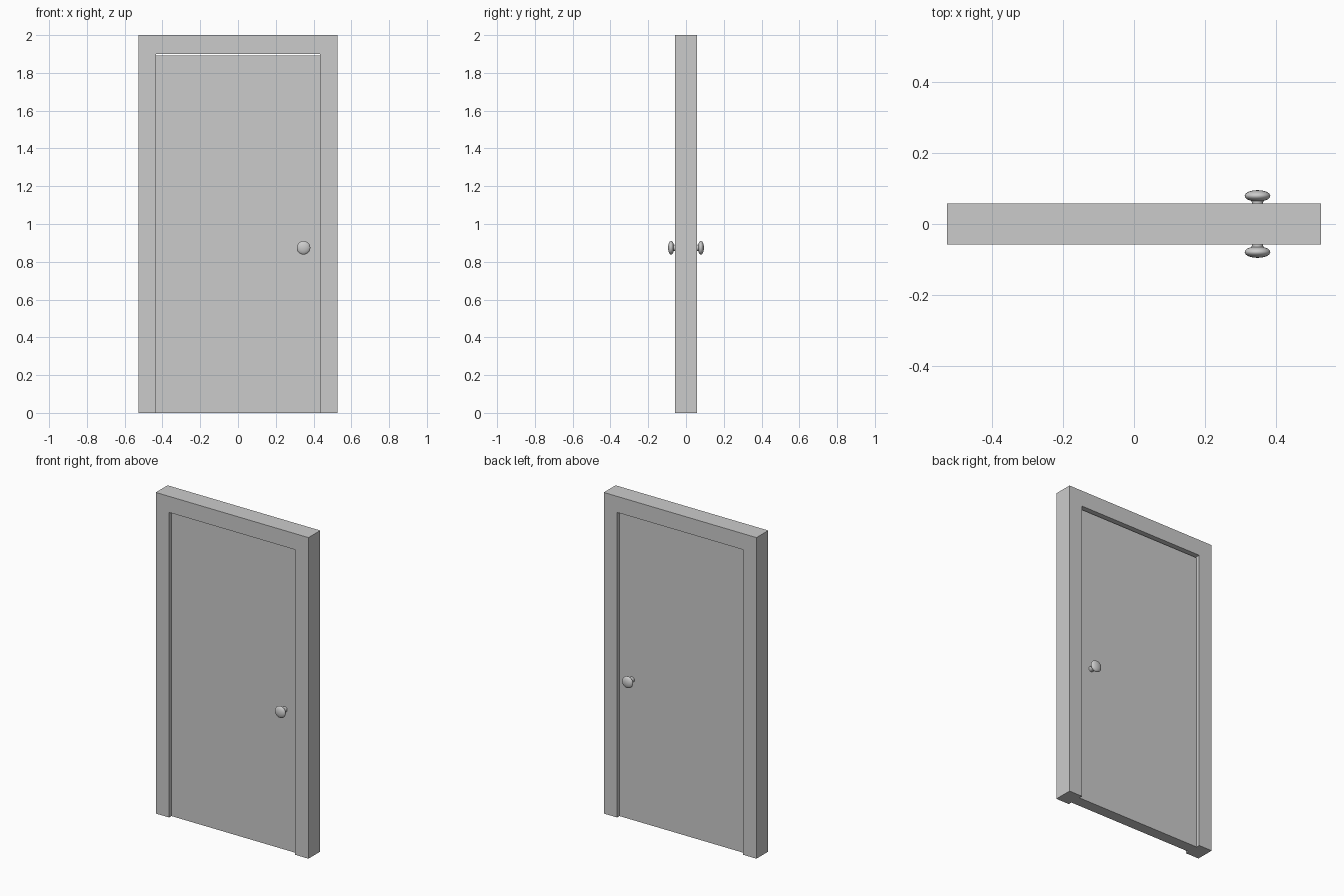
import bpy
import bmesh
import math

if "Cube" in bpy.data.objects:
    bpy.data.objects.remove(bpy.data.objects["Cube"])

W, H = 0.526, 2.0          # frame half width, height
IW, IH = 0.434, 1.90       # opening half width, height
FRAME_Y, DOOR_Y = 0.058, 0.035
KNOB_X, KNOB_Z = 0.347, 0.874


def new_object(name, bm):
    bmesh.ops.recalc_face_normals(bm, faces=bm.faces)
    mesh = bpy.data.meshes.new(name)
    bm.to_mesh(mesh)
    bm.free()
    obj = bpy.data.objects.new(name, mesh)
    bpy.context.collection.objects.link(obj)
    return obj


def extrude_outline(name, points, half_depth):
    """Extrude an x/z outline symmetrically along y."""
    bm = bmesh.new()
    face = bm.faces.new([bm.verts.new((x, -half_depth, z)) for x, z in points])
    geom = bmesh.ops.extrude_face_region(bm, geom=[face], use_keep_orig=True)["geom"]
    verts = [g for g in geom if isinstance(g, bmesh.types.BMVert)]
    bmesh.ops.translate(bm, vec=(0, 2 * half_depth, 0), verts=verts)
    return new_object(name, bm)


def lathe_knob(name, side):
    """Neck and flattened round grip, turned about the y axis."""
    profile = [(0.017, DOOR_Y - 0.003), (0.016, 0.06), (0.0165, 0.0651)]
    # elliptical grip, from where it meets the neck to the tip
    start, steps = math.radians(-62), 14
    for i in range(steps + 1):
        a = start + (math.pi / 2 - start) * i / steps
        profile.append((max(0.036 * math.cos(a), 0), 0.079 + 0.016 * math.sin(a)))
    bm = bmesh.new()
    verts = [bm.verts.new((r, side * y, 0)) for r, y in profile]
    edges = [bm.edges.new(pair) for pair in zip(verts, verts[1:])]
    bmesh.ops.spin(bm, geom=verts + edges, cent=(0, 0, 0), axis=(0, 1, 0),
                   angle=math.tau, steps=32, use_duplicate=False)
    bmesh.ops.remove_doubles(bm, verts=bm.verts, dist=1e-5)
    obj = new_object(name, bm)
    obj.location = (KNOB_X, 0, KNOB_Z)
    bpy.ops.object.select_all(action='DESELECT')
    obj.select_set(True)
    bpy.context.view_layer.objects.active = obj
    bpy.ops.object.shade_smooth_by_angle(angle=math.radians(40))


# Frame: two jambs and a head in one piece
extrude_outline("door_frame", [(-W, 0), (-IW, 0), (-IW, IH), (IW, IH),
                               (IW, 0), (W, 0), (W, H), (-W, H)], FRAME_Y)

# Door panel, recessed on both sides, with a thin gap under the head
extrude_outline("door_panel", [(-IW, 0), (IW, 0), (IW, IH - 0.007),
                               (-IW, IH - 0.007)], DOOR_Y)

# Knobs on both faces
lathe_knob("front_knob", -1)
lathe_knob("back_knob", 1)
